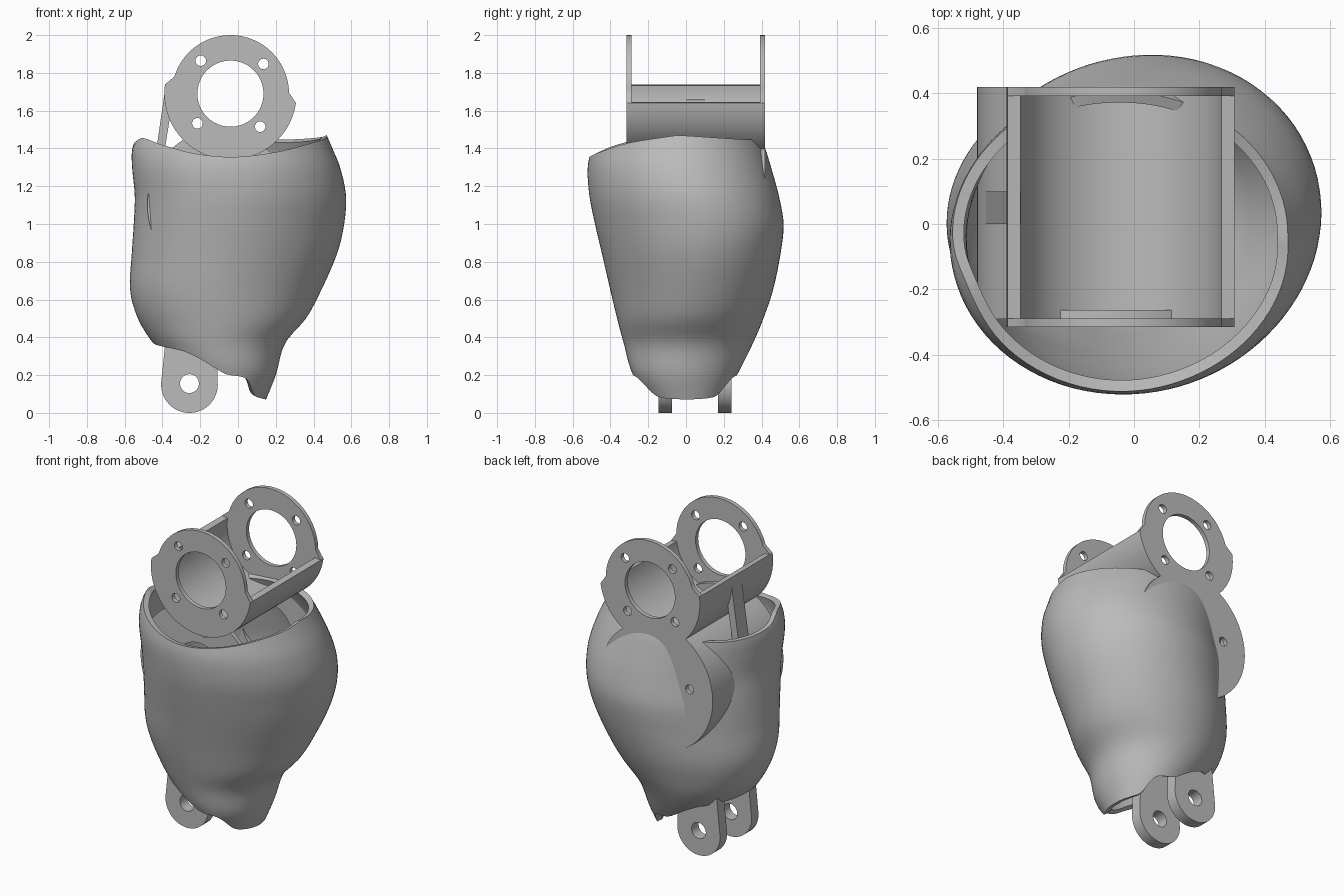
import bpy, bmesh
from math import sin, cos, pi, radians

cube = bpy.data.objects.get("Cube")
if cube:
    bpy.data.objects.remove(cube)

grey = bpy.data.materials.new("light_grey")
grey.use_nodes = True
grey.diffuse_color = (0.5, 0.5, 0.5, 1)
grey.node_tree.nodes["Principled BSDF"].inputs["Base Color"].default_value = (0.5, 0.5, 0.5, 1)


def finish(source, name):
    """Bake a curve or modified object to a plain mesh object with sharp creases."""
    bpy.context.view_layer.update()
    graph = bpy.context.evaluated_depsgraph_get()
    mesh = bpy.data.meshes.new_from_object(source.evaluated_get(graph))
    obj = bpy.data.objects.new(name, mesh)
    obj.matrix_world = source.matrix_world.copy()
    bpy.data.objects.remove(source)
    bpy.context.collection.objects.link(obj)
    mesh.materials.clear()
    mesh.materials.append(grey)
    bpy.ops.object.select_all(action='DESELECT')
    obj.select_set(True)
    bpy.context.view_layer.objects.active = obj
    bpy.ops.object.shade_smooth_by_angle(angle=radians(35))
    return obj


def arc(cx, cz, r, start, end, n=48):
    return [(cx + r * cos(radians(start + (end - start) * i / n)),
             cz + r * sin(radians(start + (end - start) * i / n))) for i in range(n + 1)]


def circle(cx, cz, r, n=40):
    return arc(cx, cz, r, 0, 360, n)[:-1]


def plate(name, loops, y0, y1):
    """Extrude an x-z outline with holes from y0 to y1."""
    curve = bpy.data.curves.new(name, 'CURVE')
    curve.dimensions = '2D'
    curve.fill_mode = 'BOTH'
    curve.extrude = (y1 - y0) / 2
    for loop in loops:
        spline = curve.splines.new('POLY')
        spline.points.add(len(loop) - 1)
        for point, (x, z) in zip(spline.points, loop):
            point.co = (x, z, 0, 1)
        spline.use_cyclic_u = True
    temp = bpy.data.objects.new("temp", curve)
    bpy.context.collection.objects.link(temp)
    temp.rotation_euler = (pi / 2, 0, 0)
    temp.location.y = (y0 + y1) / 2
    return finish(temp, name)


def motor_bracket(name, cx, cz, r, bore, screw_ring, tilt, y0, y1):
    """Two drilled end plates joined by a half-cylinder cradle."""
    wide, thick = r + 0.04, 0.027
    outline = (arc(cx, cz, wide, tilt + 180, tilt + 360) +
               arc(cx, cz, r, tilt + 369, tilt + 531))
    holes = [circle(cx, cz, bore, 64)]
    for k in range(4):
        a = radians(tilt + 50 + 90 * k)
        holes.append(circle(cx + screw_ring * cos(a), cz + screw_ring * sin(a), 0.028, 24))
    plate(name + "_front_plate", [outline] + holes, y0, y0 + thick)
    plate(name + "_back_plate", [outline] + holes, y1 - thick, y1)
    cradle = (arc(cx, cz, wide, tilt + 180, tilt + 360) +
              arc(cx, cz, r, tilt + 360, tilt + 180))
    plate(name + "_cradle", [cradle], y0 + thick, y1 - thick)


def sample(keys, t):
    """Smooth interpolation through rows of (position, values...)."""
    t = min(max(t, keys[0][0]), keys[-1][0])
    i = max(k for k in range(len(keys) - 1) if keys[k][0] <= t)
    a, b = keys[i], keys[i + 1]
    p, q = keys[max(i - 1, 0)], keys[min(i + 2, len(keys) - 1)]
    h = b[0] - a[0]
    u = (t - a[0]) / h
    out = []
    for j in range(1, len(a)):
        ma = (b[j] - p[j]) / (b[0] - p[0]) * h
        mb = (q[j] - a[j]) / (q[0] - a[0]) * h
        out.append((2*u**3 - 3*u*u + 1) * a[j] + (u**3 - 2*u*u + u) * ma
                   + (3*u*u - 2*u**3) * b[j] + (u**3 - u*u) * mb)
    return out


# Shell: height, left, right, front and back extents
sections = [
    (0.05, -0.16, 0.14, -0.17, 0.18),
    (0.20, -0.30, 0.20, -0.28, 0.27),
    (0.37, -0.45, 0.25, -0.33, 0.355),
    (0.50, -0.53, 0.36, -0.365, 0.41),
    (0.65, -0.57, 0.44, -0.40, 0.46),
    (0.85, -0.56, 0.525, -0.445, 0.50),
    (1.00, -0.55, 0.56, -0.48, 0.515),
    (1.15, -0.545, 0.57, -0.51, 0.49),
    (1.30, -0.56, 0.54, -0.52, 0.45),
    (1.40, -0.56, 0.50, -0.50, 0.42),
    (1.47, -0.53, 0.47, -0.48, 0.39),
]
# Rim and hem heights by angle
rim = [(0, 1.47), (45, 1.45), (90, 1.44), (120, 1.41), (150, 1.40), (180, 1.42), (200, 1.455),
       (225, 1.42), (250, 1.37), (270, 1.355), (295, 1.38), (325, 1.43), (360, 1.47)]
hem = [(0, 0.07), (40, 0.08), (55, 0.10), (68, 0.18), (95, 0.21), (115, 0.29), (130, 0.33), (180, 0.37)]

bm = bmesh.new()
cols, rows = 96, 36
grid = []
for i in range(rows + 1):
    ring = []
    for j in range(cols):
        deg = 360 * j / cols
        low = sample(hem, min(deg, 360 - deg))[0]
        high = sample(rim, deg)[0]
        z = low + (high - low) * i / rows
        left, right, front, back = sample(sections, z)
        a = radians(deg)
        swell = 1 + 0.045 * sin(2 * a) * max(0, 1 - ((z - 0.95) / 0.5) ** 2)
        x = (left + right) / 2 + (right - left) / 2 * cos(a) * swell
        y = (front + back) / 2 + (back - front) / 2 * sin(a) * swell
        ring.append(bm.verts.new((x, y, z)))
    grid.append(ring)
for i in range(rows):
    for j in range(cols):
        k = (j + 1) % cols
        bm.faces.new((grid[i][j], grid[i][k], grid[i + 1][k], grid[i + 1][j]))
mesh = bpy.data.meshes.new("shell")
bm.to_mesh(mesh)
bm.free()
shell = bpy.data.objects.new("temp", mesh)
bpy.context.collection.objects.link(shell)
wall = shell.modifiers.new("wall", 'SOLIDIFY')
wall.thickness = 0.035
wall.offset = -1
finish(shell, "shell")

# Upper bracket stands above the rim, lower bracket sits inside the shell
motor_bracket("upper_bracket", -0.04, 1.69, 0.31, 0.175, 0.235, -8, -0.315, 0.418)
motor_bracket("lower_bracket", -0.07, 1.10, 0.37, 0.175, 0.25, -58, -0.29, 0.418)

# Rib joining the two cradles
plate("rib", [[(-0.385, 1.72), (-0.475, 1.10), (-0.435, 1.10), (-0.345, 1.66)]], 0.0, 0.1)

# Pair of drilled hinge lugs at the bottom
lug = arc(-0.257, 0.15, 0.15, 176, 364) + [(-0.12, 0.62), (-0.36, 0.62)]
for name, y0 in (("front_lug", -0.145), ("back_lug", 0.17)):
    plate(name, [lug, circle(-0.257, 0.155, 0.05)], y0, y0 + 0.07)
